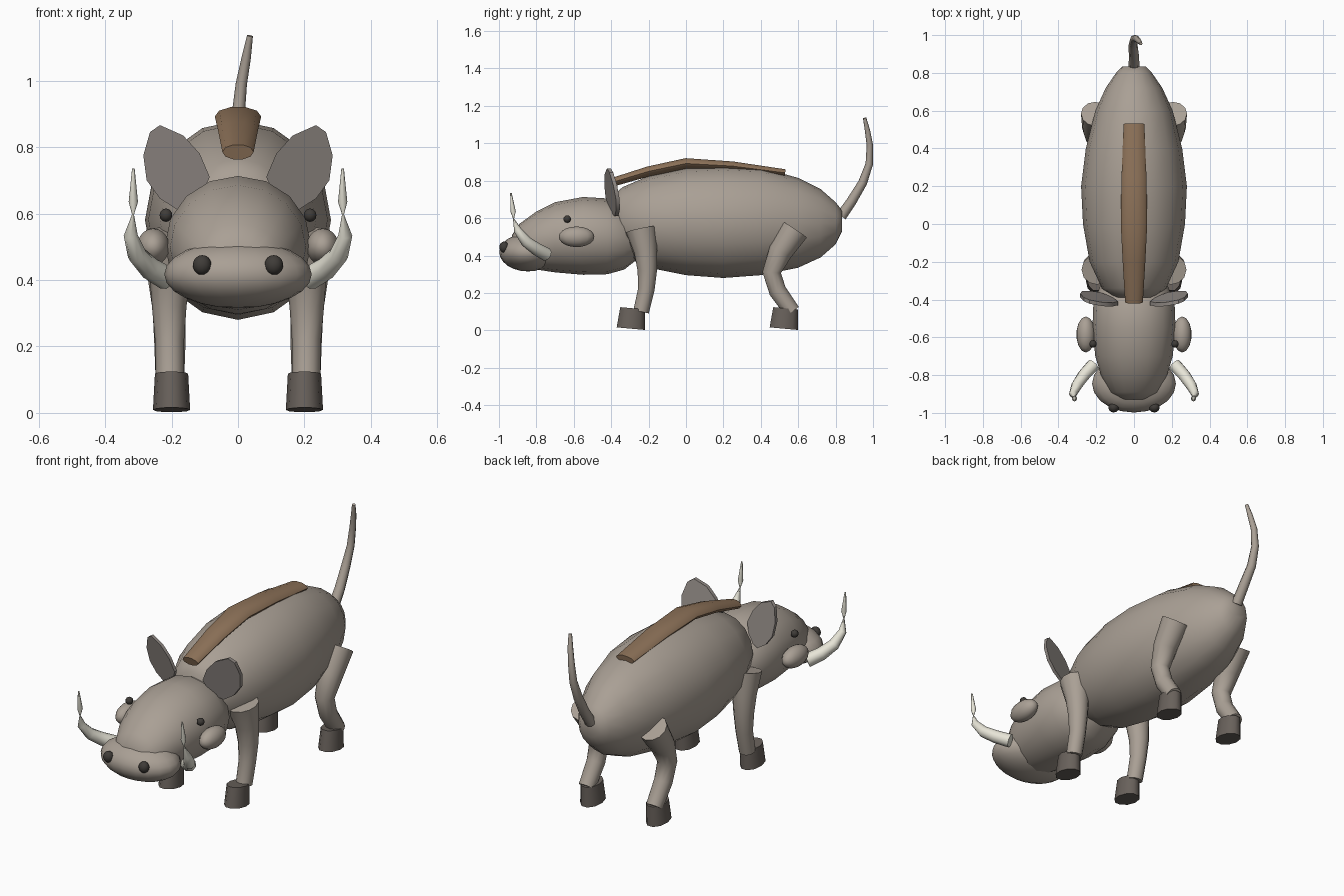
import bpy, bmesh, math
from mathutils import Vector


def material(name, rgb):
    m = bpy.data.materials.new(name)
    m.diffuse_color = (*rgb, 1)
    return m


HIDE = material("hide", (0.40, 0.35, 0.30))
EAR = material("ear_skin", (0.29, 0.26, 0.24))
HOOF = material("hoof", (0.14, 0.12, 0.105))
HAIR = material("mane_hair", (0.27, 0.17, 0.10))
IVORY = material("ivory", (0.80, 0.78, 0.68))
DARK = material("dark", (0.05, 0.045, 0.04))


def finish(name, bm, mat, angle=50):
    bmesh.ops.recalc_face_normals(bm, faces=bm.faces)
    me = bpy.data.meshes.new(name)
    bm.to_mesh(me)
    bm.free()
    ob = bpy.data.objects.new(name, me)
    bpy.context.collection.objects.link(ob)
    me.materials.append(mat)
    bpy.ops.object.select_all(action='DESELECT')
    ob.select_set(True)
    bpy.context.view_layer.objects.active = ob
    bpy.ops.object.shade_smooth_by_angle(angle=math.radians(angle))
    return ob


def loft(name, path, radii, mat, sides=12, upright=False):
    """Tube along path; radii are (sideways, other) pairs. Upright keeps rings vertical."""
    bm = bmesh.new()
    pts = [Vector(p) for p in path]
    rings = []
    for i, p in enumerate(pts):
        t = (pts[min(i + 1, len(pts) - 1)] - pts[max(i - 1, 0)]).normalized()
        if upright:
            t = Vector((0, 1, 0))
        u = Vector((1, 0, 0))
        u = (u - t * u.dot(t)).normalized()
        v = t.cross(u)
        a, b = radii[i] if isinstance(radii[i], tuple) else (radii[i], radii[i])
        rings.append([bm.verts.new(p + u * a * math.cos(k * math.tau / sides)
                                   + v * b * math.sin(k * math.tau / sides))
                      for k in range(sides)])
    for r, s in zip(rings, rings[1:]):
        for k in range(sides):
            n = (k + 1) % sides
            bm.faces.new((r[k], r[n], s[n], s[k]))
    bm.faces.new(rings[0])
    bm.faces.new(rings[-1])
    return finish(name, bm, mat)


def ball(name, centre, size, mat, u=16, v=10):
    bm = bmesh.new()
    bmesh.ops.create_uvsphere(bm, u_segments=u, v_segments=v, radius=1)
    for w in bm.verts:
        w.co = Vector(centre) + Vector([a * b for a, b in zip(w.co, size)])
    return finish(name, bm, mat)


def profile(name, rows, sides):
    """Upright loft from rows of (y, bottom z, top z, half width)."""
    loft(name, [(0, y, (b + t) / 2) for y, b, t, w in rows],
         [(w, (t - b) / 2) for y, b, t, w in rows], HIDE, sides, True)


# Body and head
profile("body", [(-0.39, 0.46, 0.72, 0.11), (-0.34, 0.40, 0.765, 0.17),
                 (-0.20, 0.335, 0.825, 0.235), (0.0, 0.295, 0.87, 0.27),
                 (0.20, 0.28, 0.88, 0.28), (0.40, 0.295, 0.87, 0.255),
                 (0.60, 0.335, 0.815, 0.205), (0.72, 0.39, 0.755, 0.15),
                 (0.80, 0.46, 0.685, 0.095), (0.835, 0.53, 0.64, 0.06)], 16)
profile("head", [(-0.93, 0.38, 0.51, 0.08), (-0.89, 0.35, 0.57, 0.13),
                 (-0.80, 0.325, 0.635, 0.175), (-0.70, 0.31, 0.685, 0.205),
                 (-0.55, 0.297, 0.713, 0.22), (-0.42, 0.30, 0.705, 0.215),
                 (-0.33, 0.325, 0.66, 0.18), (-0.26, 0.38, 0.58, 0.12)], 16)
ball("snout", (0, -0.845, 0.417), (0.222, 0.153, 0.102), HIDE, 20, 12)

# Mane along the spine
loft("mane", [(0, -0.415, 0.785), (0, -0.2, 0.85), (0, 0, 0.892),
              (0, 0.25, 0.878), (0, 0.53, 0.842)],
     [(0.047, 0.024), (0.06, 0.028), (0.07, 0.03), (0.066, 0.026), (0.055, 0.02)], HAIR, 10)

# Tail
loft("tail", [(0, 0.83, 0.61), (0, 0.885, 0.69), (-0.005, 0.945, 0.79), (0, 0.98, 0.89),
              (0.01, 0.983, 0.99), (0.025, 0.97, 1.07), (0.036, 0.955, 1.135)],
     [0.029, 0.027, 0.024, 0.02, 0.017, 0.014, 0.009], HIDE, 8)


def ear(name, s):
    outline = [(0.085, 0.71), (0.115, 0.78), (0.165, 0.835), (0.235, 0.866), (0.265, 0.845),
               (0.285, 0.775), (0.275, 0.70), (0.235, 0.645), (0.18, 0.61), (0.12, 0.63)]
    bm = bmesh.new()
    sides = [[bm.verts.new((s * x, -0.40 + 0.28 * (x - 0.18) - 0.22 * (z - 0.74) + d, z))
              for x, z in outline] for d in (-0.01, 0.01)]
    for loop in sides:
        bm.faces.new(loop)
    for i in range(len(outline)):
        j = (i + 1) % len(outline)
        bm.faces.new((sides[0][i], sides[0][j], sides[1][j], sides[1][i]))
    finish(name, bm, EAR, 30)


for side, s in (("right", 1), ("left", -1)):
    ear(side + "_ear", s)
    ball(side + "_eye", (s * 0.217, -0.635, 0.595), (0.02, 0.02, 0.02), DARK, 10, 8)
    ball(side + "_wart", (s * 0.255, -0.585, 0.5), (0.05, 0.095, 0.055), HIDE, 14, 10)
    ball(side + "_nostril", (s * 0.108, -0.972, 0.445), (0.028, 0.026, 0.03), DARK, 12, 8)

    # Tusk pinches near the top then ends in a thin point
    loft(side + "_tusk", [(s * 0.215, -0.745, 0.405), (s * 0.265, -0.80, 0.435),
                          (s * 0.303, -0.855, 0.475), (s * 0.323, -0.90, 0.535),
                          (s * 0.316, -0.922, 0.597), (s * 0.315, -0.924, 0.635),
                          (s * 0.315, -0.936, 0.735)],
         [0.036, 0.034, 0.03, 0.021, 0.003, 0.014, 0.004], IVORY, 8)

    # Legs
    loft(side + "_front_leg", [(s * 0.195, -0.24, 0.54), (s * 0.205, -0.215, 0.42),
                               (s * 0.207, -0.207, 0.32), (s * 0.206, -0.212, 0.22),
                               (s * 0.205, -0.24, 0.10)],
         [0.083, 0.062, 0.052, 0.044, 0.042], HIDE, 12)
    loft(side + "_hind_leg", [(s * 0.205, 0.583, 0.538), (s * 0.21, 0.505, 0.42),
                              (s * 0.207, 0.458, 0.31), (s * 0.205, 0.49, 0.21),
                              (s * 0.205, 0.568, 0.10)],
         [0.076, 0.064, 0.05, 0.047, 0.043], HIDE, 12)

    # Hooves, tipped slightly back
    for leg, y in (("front", -0.295), ("hind", 0.523)):
        loft(f"{side}_{leg}_hoof", [(s * 0.2, y, 0.009), (s * 0.2, y + 0.01, 0.118)],
             [(0.056, 0.08), (0.05, 0.07)], HOOF, 10)
